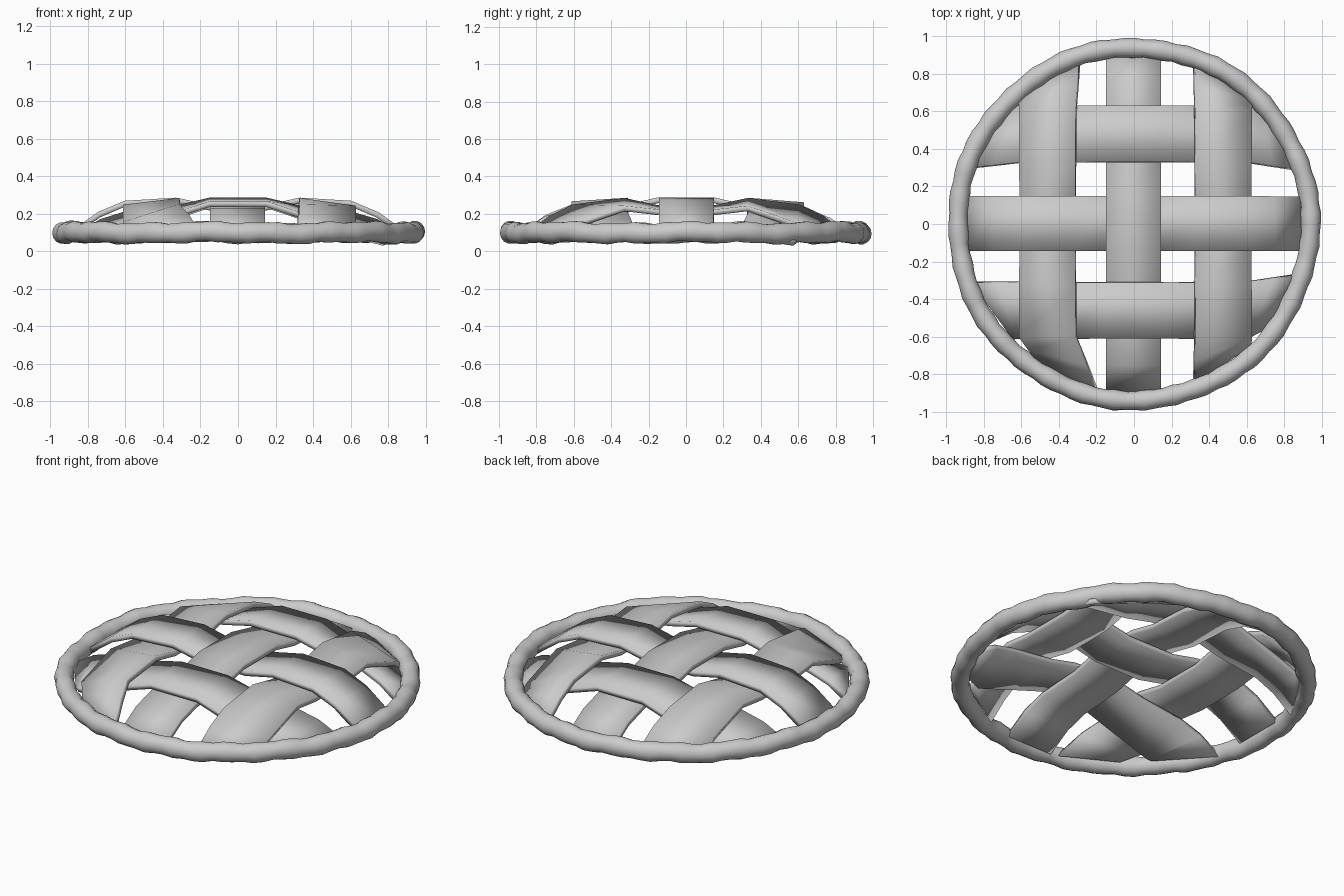
import bpy, bmesh, math
from mathutils import Vector

if "Cube" in bpy.data.objects:
    bpy.data.objects.remove(bpy.data.objects["Cube"])

DOME = [(0, .255), (.5, .25), (.62, .235), (.7, .212), (.8, .165), (.92, .075), (1.2, -.1)]


def dome(x, y):
    r = math.hypot(x, y)
    for (r0, z0), (r1, z1) in zip(DOME, DOME[1:]):
        if r <= r1:
            return z0 + (z1 - z0) * (r - r0) / (r1 - r0)
    return 0


def finish(name, bm, angle):
    bmesh.ops.recalc_face_normals(bm, faces=bm.faces)
    me = bpy.data.meshes.new(name)
    bm.to_mesh(me)
    bm.free()
    ob = bpy.data.objects.new(name, me)
    bpy.context.collection.objects.link(ob)
    bpy.ops.object.select_all(action='DESELECT')
    ob.select_set(True)
    bpy.context.view_layer.objects.active = ob
    bpy.ops.object.shade_smooth_by_angle(angle=math.radians(angle))
    return ob


# Woven strip: two edges at c0 and c1, corner points at the low and high end
def strip(name, along_y, c0, c1, low, high, over_middle):
    def pos(c, t):
        return (c, t) if along_y else (t, c)
    rows = []
    for t in (-.6, -.33, -.15, .15, .33, .6):
        up = over_middle if abs(t) < .2 else -over_middle
        rows.append([Vector((*pos(c, t), dome(*pos(c, t)) + .02 * up)) for c in (c0, c1)])

    def end(points, inner):
        tip, mid = [], []
        for p, q in zip(points, inner):
            tip.append(Vector((*p, dome(*p))))
            m = (Vector(p) + q.xy) / 2
            mid.append(Vector((*m, dome(*m) - .01 * over_middle)))
        return tip, mid
    tip, mid = end(low, rows[0])
    tip2, mid2 = end(high, rows[-1])
    rows = [tip, mid] + rows + [mid2, tip2]
    bm = bmesh.new()
    vs = [[bm.verts.new(p) for p in row] for row in rows]
    for a, b in zip(vs, vs[1:]):
        bm.faces.new((a[0], a[1], b[1], b[0]))
    ob = finish(name, bm, 25)
    mod = ob.modifiers.new("thickness", 'SOLIDIFY')
    mod.thickness = .03
    mod.offset = 0


# Strips running front to back
strip("left_long_strip", True, -.61, -.31, [(-.51, -.73), (-.20, -.88)], [(-.61, .70), (-.29, .87)], -1)
strip("middle_long_strip", True, -.15, .145, [(-.15, -.89), (.145, -.89)], [(-.15, .92), (.145, .92)], 1)
strip("right_long_strip", True, .325, .625, [(.32, -.84), (.62, -.645)], [(.32, .86), (.63, .68)], -1)

# Strips running left to right
strip("front_cross_strip", False, -.61, -.31, [(-.64, -.61), (-.86, -.31)], [(.73, -.54), (.87, -.27)], 1)
strip("middle_cross_strip", False, -.145, .15, [(-.88, -.145), (-.88, .15)], [(.89, -.145), (.89, .145)], 1 - 2)
strip("back_cross_strip", False, .33, .63, [(-.87, .30), (-.66, .63)], [(.86, .29), (.78, .58)], 1)

# Wavy rolled crust rim
N, M, BUMPS = 108, 14, 36
bm = bmesh.new()
rings = []
for i in range(N):
    a = 2 * math.pi * i / N
    wave = math.sin(BUMPS * a + .8 * math.sin(5 * a))
    slow = math.sin(7 * a + 1)
    tube = .052 + .004 * wave
    cr = .940 + .004 * slow
    cz = .1 + .004 * math.cos(BUMPS * a * .5) + .004 * slow
    rings.append([bm.verts.new(((cr + tube * math.cos(b)) * math.cos(a),
                                (cr + tube * math.cos(b)) * math.sin(a),
                                cz + tube * 1.05 * math.sin(b)))
                  for b in (2 * math.pi * j / M for j in range(M))])
for i in range(N):
    p, q = rings[i], rings[(i + 1) % N]
    for j in range(M):
        k = (j + 1) % M
        bm.faces.new((p[j], q[j], q[k], p[k]))
finish("crust_rim", bm, 50)
